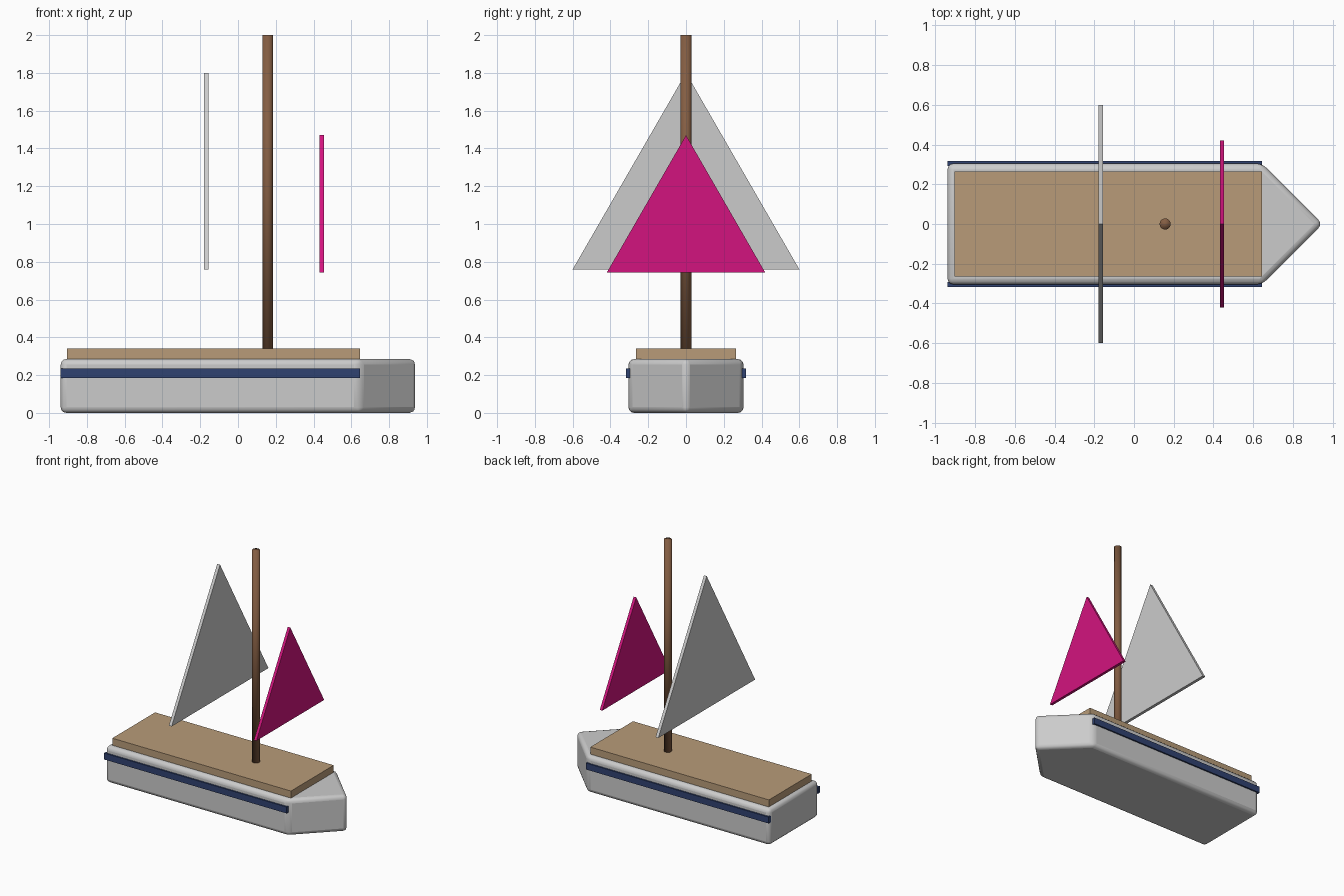
import bpy, bmesh
from mathutils import Vector

if "Cube" in bpy.data.objects:
    bpy.data.objects.remove(bpy.data.objects["Cube"])


def paint(obj, name, rgb):
    mat = bpy.data.materials.new(name)
    mat.diffuse_color = (*rgb, 1)
    mat.use_nodes = True
    mat.node_tree.nodes["Principled BSDF"].inputs["Base Color"].default_value = mat.diffuse_color
    obj.data.materials.append(mat)


def prism(name, profile, offset):
    """Extrude a closed planar profile along an offset vector."""
    bm = bmesh.new()
    face = bm.faces.new([bm.verts.new(p) for p in profile])
    ext = bmesh.ops.extrude_face_region(bm, geom=[face])
    verts = [g for g in ext["geom"] if isinstance(g, bmesh.types.BMVert)]
    bmesh.ops.translate(bm, verts=verts, vec=Vector(offset))
    bmesh.ops.recalc_face_normals(bm, faces=bm.faces)
    mesh = bpy.data.meshes.new(name)
    bm.to_mesh(mesh)
    bm.free()
    obj = bpy.data.objects.new(name, mesh)
    bpy.context.collection.objects.link(obj)
    return obj


def box(name, lo, hi):
    (x0, y0, z0), (x1, y1, z1) = lo, hi
    base = [(x0, y0, z0), (x1, y0, z0), (x1, y1, z0), (x0, y1, z0)]
    return prism(name, base, (0, 0, z1 - z0))


def sail(name, x, half_width, z0, z1, thick):
    tri = [(x - thick / 2, -half_width, z0), (x - thick / 2, half_width, z0),
           (x - thick / 2, 0, z1)]
    return prism(name, tri, (thick, 0, 0))


# Hull with pointed bow and rounded edges
hull = prism("hull", [(-0.939, -0.305, 0), (0.645, -0.305, 0), (0.95, 0, 0),
                      (0.645, 0.305, 0), (-0.939, 0.305, 0)], (0, 0, 0.285))
bevel = hull.modifiers.new("rounded_edges", 'BEVEL')
bevel.width = 0.03
bevel.segments = 3
bpy.context.view_layer.objects.active = hull
hull.select_set(True)
bpy.ops.object.shade_smooth_by_angle()

# Deck
deck = box("deck", (-0.905, -0.265, 0.27), (0.645, 0.265, 0.34))
paint(deck, "deck_wood", (0.48, 0.33, 0.19))

# Side stripes
for side, y0, y1 in (("right", -0.317, -0.292), ("left", 0.292, 0.317)):
    stripe = box(f"{side}_stripe", (-0.94, y0, 0.184), (0.645, y1, 0.234))
    paint(stripe, f"{side}_navy", (0.03, 0.055, 0.165))

# Mast
bpy.ops.mesh.primitive_cylinder_add(vertices=24, radius=0.028, depth=1.67,
                                    location=(0.157, 0, 1.165))
mast = bpy.context.object
mast.name = "mast"
bpy.ops.object.shade_smooth()
paint(mast, "mast_wood", (0.23, 0.11, 0.055))

# Sails
sail("main_sail", -0.168, 0.6, 0.76, 1.8, 0.024)
jib = sail("front_sail", 0.443, 0.42, 0.742, 1.47, 0.022)
paint(jib, "magenta_cloth", (0.65, 0.007, 0.21))
